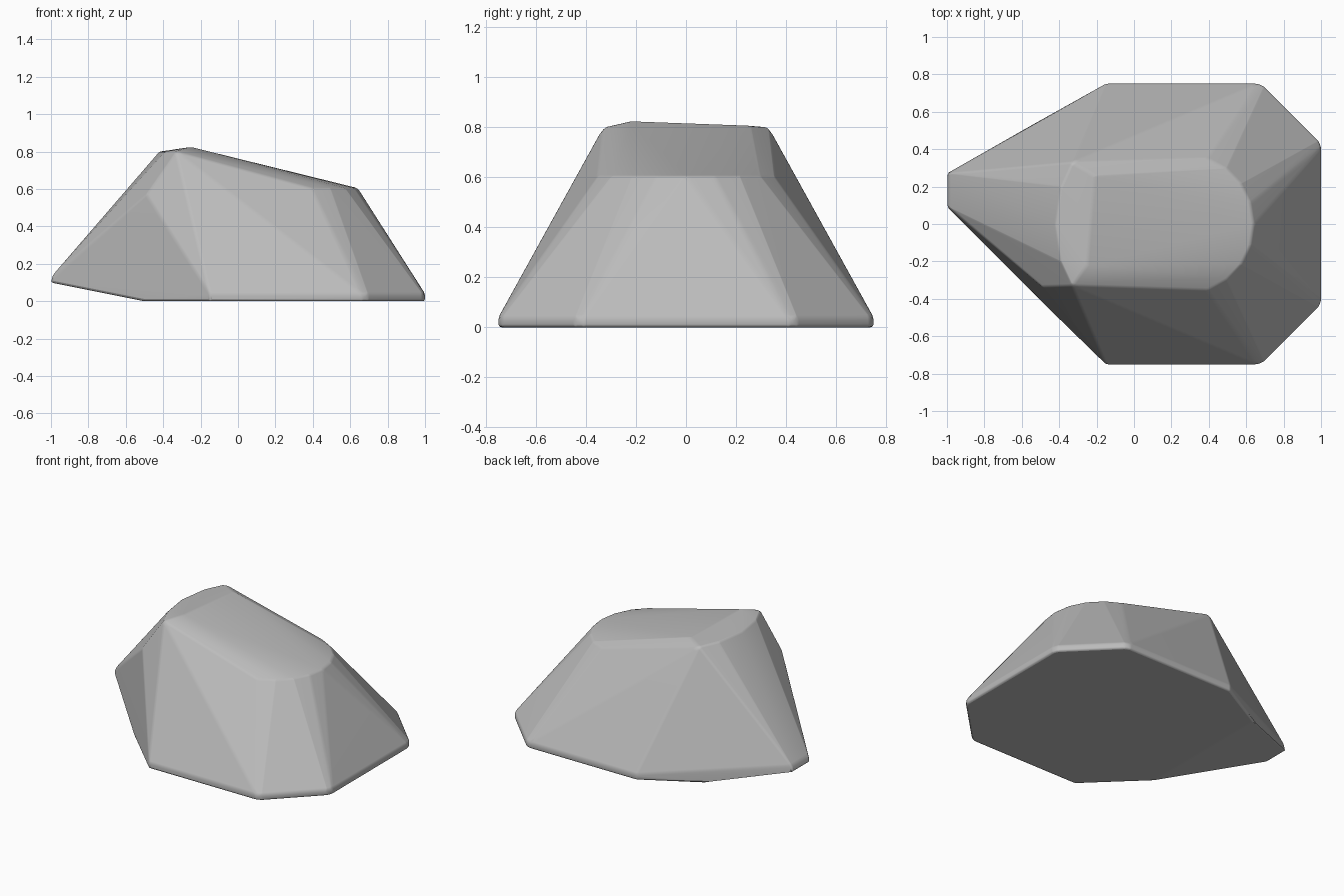
import bpy, bmesh
from math import radians, cos, sin
from mathutils import Vector

cube = bpy.data.objects.get("Cube")
if cube:
    bpy.data.objects.remove(cube, do_unlink=True)

# Stone colour
stone = bpy.data.materials.new("stone_grey")
stone.use_nodes = True
grey = (0.5, 0.5, 0.5, 1)
stone.diffuse_color = grey
stone.node_tree.nodes["Principled BSDF"].inputs["Base Color"].default_value = grey

points = []

# Straight rim around the foot, with each corner slightly clipped
foot = [Vector(p) for p in ((-0.17, -0.75), (0.68, -0.75), (1, -0.43),
                            (1, 0.43), (0.68, 0.75), (-0.17, 0.75))]
for i, corner in enumerate(foot):
    neighbours = [foot[i - 1], foot[(i + 1) % len(foot)]]
    for other in neighbours:
        p = corner + (other - corner).normalized() * 0.02
        points += [(p.x, p.y, 0), (p.x, p.y, 0.04)]

# Undercut end and raised tip
points += [(-0.5, -0.41, 0), (-0.5, 0.555, 0)]
for y in (0.09, 0.27):
    points += [(-1, y, 0.1), (-0.99, y, 0.14)]

# Rounded shoulder at the low end of the top
for step in range(-4, 5):
    a = radians(step * 17.5)
    points.append((0.265 + 0.375 * cos(a), 0.375 * sin(a), 0.605))

# Crest, rear brow and side shoulder
points += [(-0.25, -0.22, 0.825), (-0.21, 0.26, 0.806),
           (-0.42, 0, 0.8), (-0.49, -0.335, 0.57)]
for side in (-1, 1):
    points += [(-0.39, side * 0.2, 0.8), (-0.33, side * 0.33, 0.8)]

# Wrap the points into one solid and merge coplanar faces
bm = bmesh.new()
for p in points:
    bm.verts.new(p)
hull = bmesh.ops.convex_hull(bm, input=bm.verts)
loose = {g for g in hull["geom_interior"] + hull["geom_unused"]
         if isinstance(g, bmesh.types.BMVert)}
bmesh.ops.delete(bm, geom=list(loose), context='VERTS')
bmesh.ops.dissolve_limit(bm, angle_limit=radians(1),
                         verts=bm.verts, edges=bm.edges)
bmesh.ops.recalc_face_normals(bm, faces=bm.faces)
mesh = bpy.data.meshes.new("boulder")
bm.to_mesh(mesh)
bm.free()
mesh.materials.append(stone)

boulder = bpy.data.objects.new("boulder", mesh)
bpy.context.collection.objects.link(boulder)
bpy.context.view_layer.objects.active = boulder
boulder.select_set(True)

# Softly worn edges
bpy.ops.object.shade_smooth_by_angle(angle=radians(40))
bevel = boulder.modifiers.new("worn_edges", 'BEVEL')
bevel.width = 0.012
bevel.segments = 2
bevel.limit_method = 'ANGLE'
bevel.angle_limit = radians(8)
normals = boulder.modifiers.new("even_shading", 'WEIGHTED_NORMAL')
normals.keep_sharp = True
